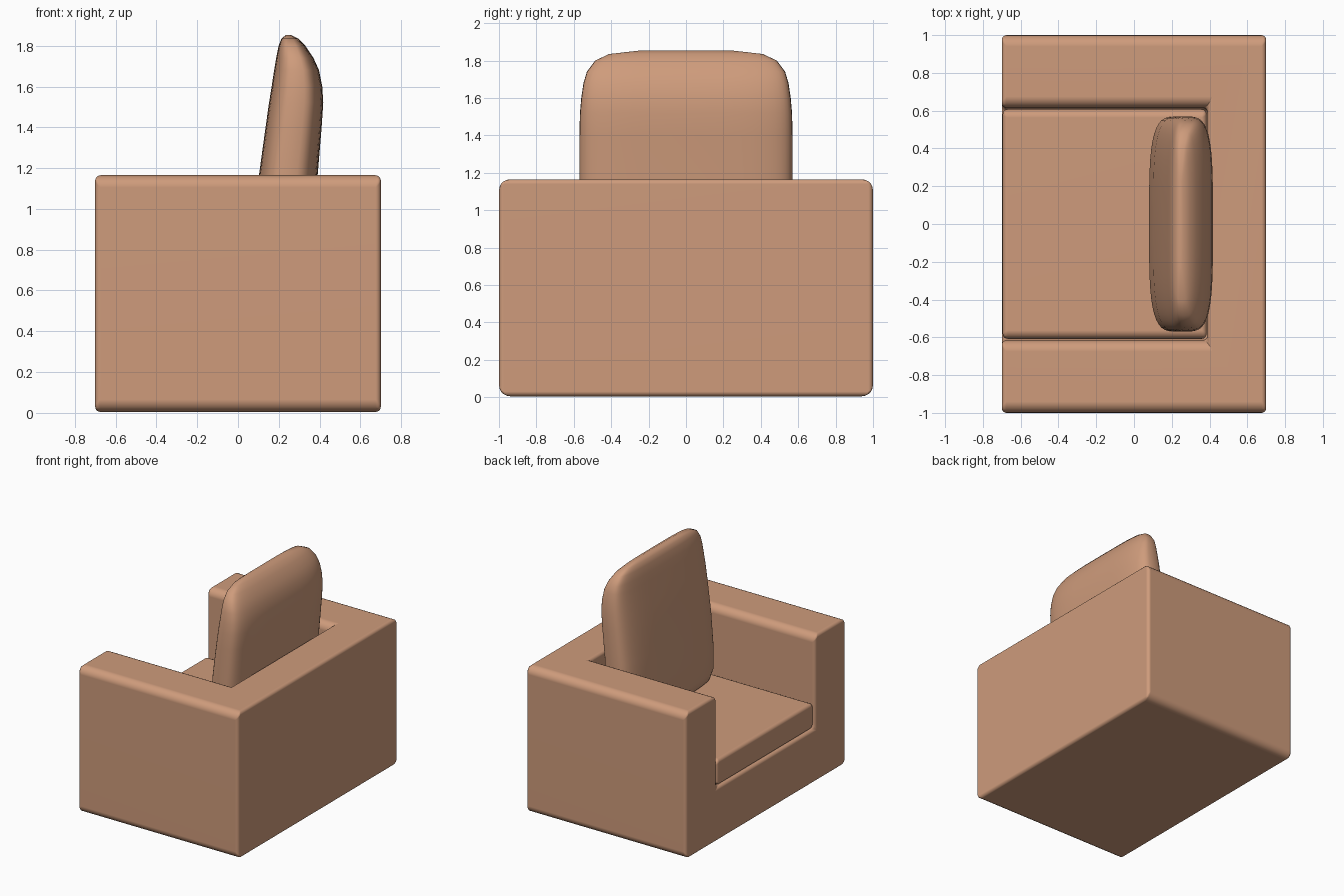
import bpy, bmesh, math

if "Cube" in bpy.data.objects:
    bpy.data.objects.remove(bpy.data.objects["Cube"])

fabric = bpy.data.materials.new("tan_fabric")
fabric.diffuse_color = (0.62, 0.33, 0.2, 1)
fabric.use_nodes = True
fabric.node_tree.nodes["Principled BSDF"].inputs["Base Color"].default_value = fabric.diffuse_color


def make_object(name, bm):
    bmesh.ops.recalc_face_normals(bm, faces=bm.faces)
    mesh = bpy.data.meshes.new(name)
    bm.to_mesh(mesh)
    bm.free()
    mesh.materials.append(fabric)
    mesh.polygons.foreach_set("use_smooth", [True] * len(mesh.polygons))
    obj = bpy.data.objects.new(name, mesh)
    bpy.context.collection.objects.link(obj)
    return obj


def block(name, xs, ys, zs, empty, width, small):
    """Grid of boxes with some cells left out; edges along x get the full bevel."""
    bm = bmesh.new()
    verts = {(i, j, k): bm.verts.new((x, y, z)) for i, x in enumerate(xs)
             for j, y in enumerate(ys) for k, z in enumerate(zs)}
    cells = {(i, j, k) for i in range(len(xs) - 1) for j in range(len(ys) - 1)
             for k in range(len(zs) - 1)} - set(empty)
    for c in cells:
        for axis in range(3):
            for side in (0, 1):
                n = list(c)
                n[axis] += 2 * side - 1
                if tuple(n) in cells:
                    continue
                ring = []
                for a, b in ((0, 0), (1, 0), (1, 1), (0, 1)):
                    p = list(c)
                    p[axis] += side
                    p[(axis + 1) % 3] += a
                    p[(axis + 2) % 3] += b
                    ring.append(verts[tuple(p)])
                bm.faces.new(ring)
    bmesh.ops.delete(bm, geom=[v for v in bm.verts if not v.link_faces], context='VERTS')
    bmesh.ops.recalc_face_normals(bm, faces=bm.faces)
    bmesh.ops.dissolve_limit(bm, angle_limit=0.02, verts=bm.verts, edges=bm.edges)
    weight = bm.edges.layers.float.new("bevel_weight_edge")
    for e in bm.edges:
        d = e.verts[0].co - e.verts[1].co
        e[weight] = 1.0 if abs(d.x) > 0.01 else small
    obj = make_object(name, bm)
    bevel = obj.modifiers.new("rounding", 'BEVEL')
    bevel.limit_method = 'WEIGHT'
    bevel.width = width
    bevel.segments = 5
    normals = obj.modifiers.new("flat_shading", 'WEIGHTED_NORMAL')
    normals.keep_sharp = True
    return obj


# Base, arms and back in one piece
block("sofa_frame", (-0.7, 0.39, 0.7), (-1, -0.615, 0.615, 1), (0.005, 0.43, 1.165),
      [(0, 1, 1)], 0.06, 0.42)

# Seat cushion
block("seat_cushion", (-0.695, 0.385), (-0.608, 0.608), (0.435, 0.64), [], 0.045, 0.6)

# Leaning back cushion: rounded sections (z, front x, back x, half width)
sections = [
    (0.62, 0.14, 0.30, 0.47), (0.65, 0.10, 0.34, 0.54), (0.72, 0.08, 0.36, 0.565),
    (0.90, 0.08, 0.375, 0.57), (1.16, 0.102, 0.39, 0.57), (1.40, 0.135, 0.41, 0.57),
    (1.52, 0.152, 0.418, 0.567), (1.60, 0.165, 0.413, 0.56), (1.68, 0.177, 0.397, 0.548),
    (1.74, 0.187, 0.37, 0.53), (1.80, 0.199, 0.33, 0.485), (1.835, 0.213, 0.295, 0.41),
    (1.853, 0.235, 0.26, 0.25)]
bm = bmesh.new()
rings = []
N = 48
for z, x0, x1, w in sections:
    ring = []
    for s in range(N):
        t = 2 * math.pi * s / N
        c, q = math.cos(t), math.sin(t)
        px = math.copysign(abs(c) ** 0.6, c)
        py = math.copysign(abs(q) ** 0.5, q)
        ring.append(bm.verts.new(((x0 + x1) / 2 + px * (x1 - x0) / 2, py * w, z)))
    rings.append(ring)
for a, b in zip(rings, rings[1:]):
    for s in range(N):
        bm.faces.new((a[s], a[(s + 1) % N], b[(s + 1) % N], b[s]))
bm.faces.new(rings[0])
bm.faces.new(rings[-1])
make_object("back_cushion", bm)
